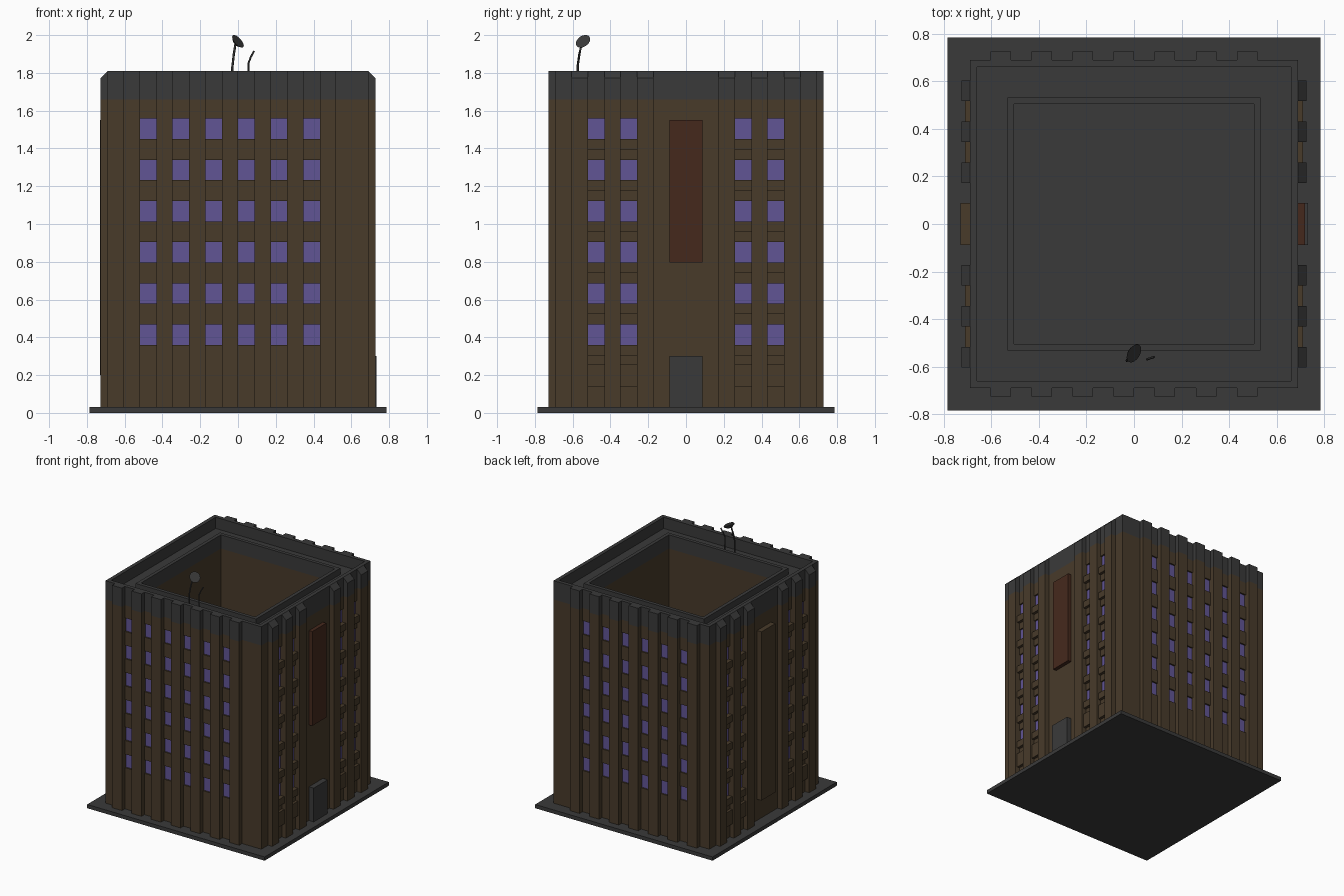
import bpy, bmesh
from mathutils import Vector, Matrix
from math import pi

if "Cube" in bpy.data.objects:
    bpy.data.objects.remove(bpy.data.objects["Cube"])


def mat(name, rgb):
    m = bpy.data.materials.new(name)
    m.diffuse_color = (*rgb, 1)
    m.use_nodes = True
    m.node_tree.nodes["Principled BSDF"].inputs["Base Color"].default_value = m.diffuse_color
    return m


BROWN = mat("brown_wall", (0.065, 0.043, 0.023))
GREY = mat("dark_grey", (0.042, 0.042, 0.042))
GLASS = mat("violet_glass", (0.12, 0.09, 0.30))
RED = mat("red_panel", (0.06, 0.022, 0.012))


def finish(bm, name, material):
    bmesh.ops.recalc_face_normals(bm, faces=bm.faces)
    me = bpy.data.meshes.new(name)
    bm.to_mesh(me)
    bm.free()
    me.materials.append(material)
    ob = bpy.data.objects.new(name, me)
    bpy.context.collection.objects.link(ob)
    return ob


def add_box(bm, x0, x1, y0, y1, z0, z1, rot=0.0, chamfer=0.0):
    """Box on the front face (outward is -y), turned by rot about z."""
    vs = bmesh.ops.create_cube(bm, size=1)["verts"]
    turn = Matrix.Rotation(rot, 3, 'Z')
    for v in vs:
        outer, top = v.co.y < 0, v.co.z > 0
        p = Vector((x1 if v.co.x > 0 else x0, y0 if outer else y1, z1 if top else z0))
        if outer and top:
            p.z -= chamfer
        v.co = turn @ p


def ring(name, inner, outer, z0, z1, material):
    bm = bmesh.new()
    loops = []
    for r, z in ((inner, z0), (outer, z0), (outer, z1), (inner, z1)):
        loops.append([bm.verts.new((sx * r, sy * r, z))
                      for sx, sy in ((-1, -1), (1, -1), (1, 1), (-1, 1))])
    for k in range(4):
        a, b = loops[k], loops[(k + 1) % 4]
        for i in range(4):
            j = (i + 1) % 4
            bm.faces.new((a[i], a[j], b[j], b[i]))
    return finish(bm, name, material)


def tube(name, points, radius):
    cu = bpy.data.curves.new(name, 'CURVE')
    cu.dimensions = '3D'
    cu.bevel_depth = radius
    cu.bevel_resolution = 1
    cu.use_fill_caps = True
    sp = cu.splines.new('POLY')
    sp.points.add(len(points) - 1)
    for p, c in zip(sp.points, points):
        p.co = (*c, 1)
    cu.materials.append(GREY)
    ob = bpy.data.objects.new(name, cu)
    bpy.context.collection.objects.link(ob)


BASE, BAND, TOP, ROOF = 0.03, 1.66, 1.81, 1.72
WALL, CORE, OUT = 0.69, 0.675, 0.727
P = 0.0865                                   # pilaster and window width
ROWS = [0.36 + 0.218 * i for i in range(6)]  # window sill heights
WH = 0.108

# ground slab
bm = bmesh.new()
add_box(bm, -0.785, 0.785, -0.785, 0.785, 0, BASE)
finish(bm, "base_slab", GREY)

# hollow core, roof walkway, parapet and curb round the light well
ring("core_walls", 0.505, CORE, BASE, BAND, BROWN)
ring("roof_walkway", 0.505, CORE, BAND, ROOF, GREY)
ring("parapet", 0.66, WALL, BAND, TOP, GREY)
ring("well_curb", 0.505, 0.533, ROOF, 1.77, GREY)

long_pil = [-0.605 + 2 * P * i for i in range(7)]
long_win = [-0.605 + P + 2 * P * i for i in range(6)]
side_pil = [-0.605, -0.605 + 2 * P, -0.605 + 4 * P]
side_pil += [-x - P for x in side_pil]
side_win = [-0.605 + P, -0.605 + 3 * P]
side_win += [-x - P for x in side_win]

for face, rot in (("front", 0), ("right", pi / 2), ("back", pi), ("left", -pi / 2)):
    side = face in ("right", "left")
    pils = side_pil if side else long_pil
    wins = sorted(side_win if side else long_win)
    if face == "back":                       # same x layout as the front
        pils = [-x - P for x in pils]
        wins = sorted(-x - P for x in wins)

    # outer wall skin with window openings
    bm = bmesh.new()
    edges = [-WALL] + [e for w in wins for e in (w, w + P)] + [WALL]
    for a, b in zip(edges[::2], edges[1::2]):
        add_box(bm, a, b, -WALL, -CORE, BASE, BAND, rot)
    zs = [BASE] + [e for z in ROWS for e in (z, z + WH)] + [BAND]
    for w in wins:
        for a, b in zip(zs[::2], zs[1::2]):
            add_box(bm, w, w + P, -WALL, -CORE, a, b, rot)
    finish(bm, face + "_wall", BROWN)

    # recessed windows
    bm = bmesh.new()
    for w in wins:
        for z in ROWS:
            add_box(bm, w, w + P, -CORE - 0.003, -CORE + 0.005, z, z + WH, rot)
    finish(bm, face + "_windows", GLASS)

    # pilasters with grey heads (sloped on the two sides)
    bm = bmesh.new()
    for p in pils:
        add_box(bm, p, p + P, -OUT, -WALL, BASE, BAND, rot)
    finish(bm, face + "_pilasters", BROWN)
    bm = bmesh.new()
    for p in pils:
        add_box(bm, p, p + P, -OUT, -WALL, BAND, TOP, rot, 0.038 if side else 0)
    finish(bm, face + "_pilaster_heads", GREY)

    # projecting sills on the sides
    if side:
        bm = bmesh.new()
        for w in wins:
            for z in ROWS:
                add_box(bm, w, w + P, -0.712, -WALL, z - 0.055, z, rot)
            add_box(bm, w, w + P, -0.712, -WALL, 0.14, 0.255, rot)
        finish(bm, face + "_sills", BROWN)

# centre panels and door
for name, z0, z1, depth, rot, m in (
        ("red_wall_panel", 0.795, 1.55, 0.72, pi / 2, RED),
        ("entrance_door", BASE, 0.30, 0.732, pi / 2, GREY),
        ("tall_wall_panel", 0.2, 1.55, 0.73, -pi / 2, BROWN)):
    bm = bmesh.new()
    add_box(bm, -0.088, 0.088, -depth, -WALL, z0, z1, rot)
    finish(bm, name, m)

# rooftop dish and aerial
tube("dish_mast", [(-0.03, -0.575, ROOF), (-0.03, -0.575, 1.83),
                   (-0.022, -0.565, 1.9), (-0.012, -0.55, 1.962)], 0.006)
tube("aerial", [(0.055, -0.57, ROOF), (0.055, -0.57, 1.85),
                (0.068, -0.565, 1.885), (0.085, -0.56, 1.915)], 0.005)
bm = bmesh.new()
q = Vector((0.68, -0.42, 0.6)).to_track_quat('Z', 'Y').to_matrix().to_4x4()
bmesh.ops.create_cone(bm, cap_ends=True, segments=16, radius1=0.025, radius2=0.042,
                      depth=0.014, matrix=Matrix.Translation((-0.005, -0.542, 1.963)) @ q)
finish(bm, "dish", GREY)
